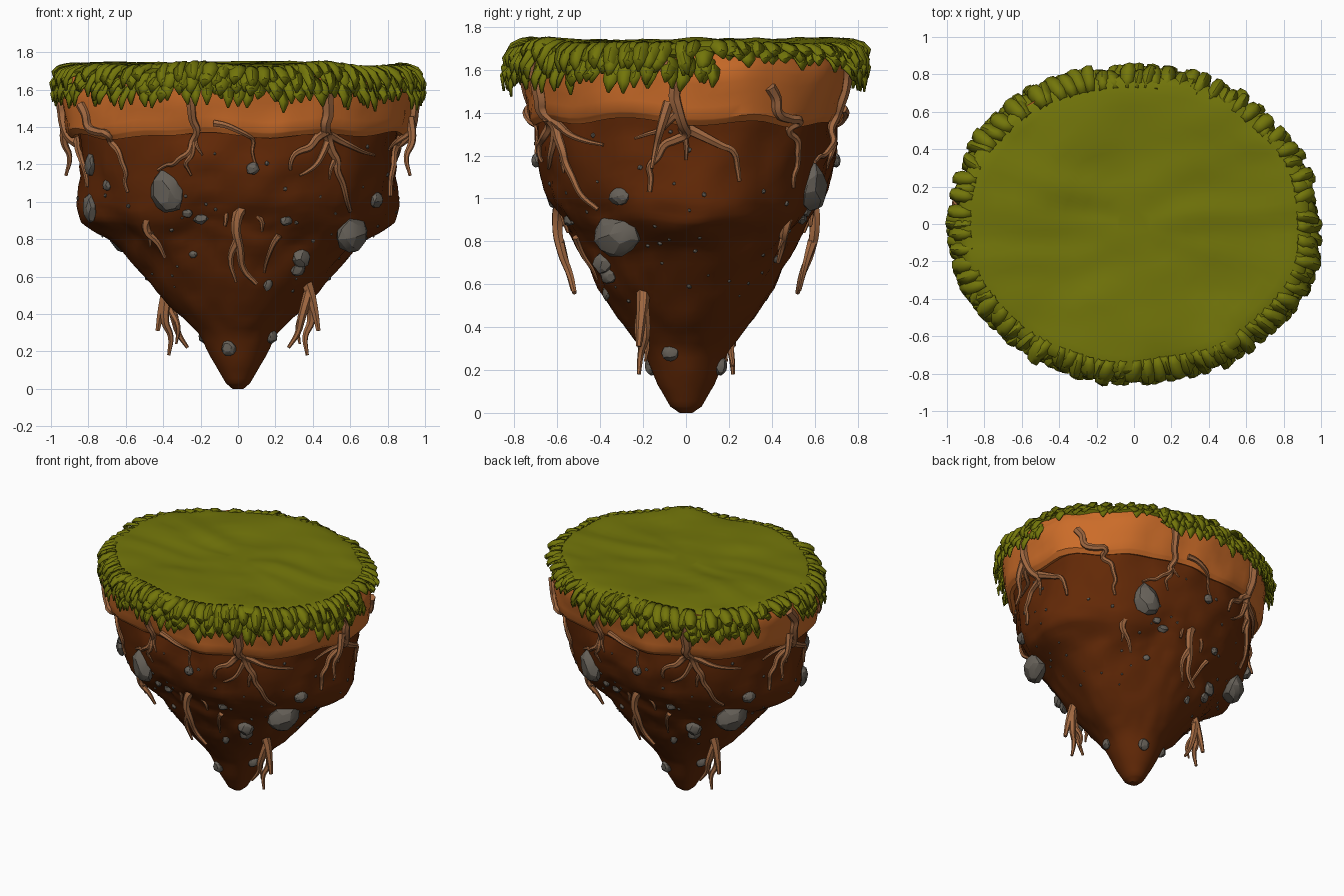
import bpy, bmesh, random
from math import sin, cos, pi, degrees, atan2
from mathutils import Vector, Matrix, noise
from mathutils.bvhtree import BVHTree

random.seed(7)
if "Cube" in bpy.data.objects:
    bpy.data.objects.remove(bpy.data.objects["Cube"])


def material(name, rgb):
    m = bpy.data.materials.new(name)
    m.use_nodes = True
    m.diffuse_color = (*rgb, 1)
    m.node_tree.nodes["Principled BSDF"].inputs["Base Color"].default_value = (*rgb, 1)
    return m


GRASS = material("grass green", (0.17, 0.18, 0.003))
CLAY = material("orange clay", (0.6, 0.15, 0.022))
SOIL = material("dark soil", (0.125, 0.022, 0.002))
STONE = material("grey stone", (0.135, 0.12, 0.10))
ROOT = material("root brown", (0.36, 0.14, 0.052))
HALF_TURN = Matrix.Rotation(pi, 3, 'Z')
ONCE = [Matrix.Identity(3)]
TWICE = ONCE + [HALF_TURN]


def smooth(obj, angle):
    bpy.ops.object.select_all(action='DESELECT')
    obj.select_set(True)
    bpy.context.view_layer.objects.active = obj
    bpy.ops.object.shade_smooth_by_angle(angle=angle)


def finish(bm, name, mat, angle=0.6):
    mesh = bpy.data.meshes.new(name)
    bm.to_mesh(mesh)
    bm.free()
    obj = bpy.data.objects.new(name, mesh)
    bpy.context.collection.objects.link(obj)
    mesh.materials.append(mat)
    smooth(obj, angle)
    return obj


def outline(t, a, b, n):
    """Point on a rounded, slightly squared oval."""
    r = ((abs(cos(t)) / a) ** n + (abs(sin(t)) / b) ** n) ** (-1 / n)
    return Vector((r * cos(t), r * sin(t), 0))


def rim_at(t):
    """Uneven edge of the turf."""
    p = outline(t, 0.94, 0.79, 2.1)
    return p * (1 + 0.025 * noise.noise(p * 3))


def bumps(p, scale):
    """Noise that repeats after a half turn."""
    return noise.noise(p * scale) + noise.noise(HALF_TURN @ p * scale)


def skin(bm, rows):
    """Bridge closed rows of vertices."""
    for r, s in zip(rows, rows[1:]):
        for i in range(len(r)):
            j = (i + 1) % len(r)
            bm.faces.new((r[i], r[j], s[j], s[i]))


def loft(profile, steps, amount, lift, sides=90):
    """Stack of oval rings (z, x radius, y radius, squareness), roughened."""
    rings = []
    for p, q in zip(profile, profile[1:]):
        rings += [[u + (v - u) * i / steps for u, v in zip(p, q)] for i in range(steps)]
    rings.append(profile[-1])
    bm = bmesh.new()
    rows = []
    for z, a, b, n in rings:
        row = []
        for i in range(sides):
            p = outline(2 * pi * i / sides, a, b, n) + Vector((0, 0, z))
            k = min(1, a * 2)
            push = (bumps(p, 2.6) + 0.5 * bumps(p, 6) + 0.25 * bumps(p, 13)) * amount * k
            out = Vector((p.x, p.y, 0)).normalized()
            rise = bumps(Vector((p.x, p.y, 0)), 3) * lift * k * min(1, z)
            row.append(bm.verts.new(p + out * push + Vector((0, 0, rise))))
        rows.append(row)
    skin(bm, rows)
    bm.faces.new(rows[0])
    bm.faces.new(rows[-1])
    bmesh.ops.recalc_face_normals(bm, faces=bm.faces)
    return bm


# Dark soil body, tapering to a blunt tip
soil = loft([(0, 0.03, 0.03, 2), (0.03, 0.065, 0.075, 2), (0.13, 0.125, 0.135, 2),
             (0.3, 0.215, 0.21, 2), (0.4, 0.305, 0.28, 1.95), (0.57, 0.475, 0.42, 1.95),
             (0.75, 0.625, 0.495, 2), (0.83, 0.725, 0.525, 2.05), (0.9, 0.795, 0.565, 2.1),
             (1.0, 0.82, 0.62, 2.15), (1.2, 0.85, 0.69, 2.2), (1.44, 0.88, 0.71, 2.2)], 4, 0.033, 0.04)
# Clay band with a stepped underside
clay = loft([(1.38, 0.83, 0.66, 2.2), (1.355, 0.9, 0.715, 2.2), (1.385, 0.925, 0.735, 2.2),
             (1.6, 0.945, 0.77, 2.15), (1.7, 0.92, 0.765, 2.1)], 4, 0.02, 0.03)
trees = [BVHTree.FromBMesh(soil), BVHTree.FromBMesh(clay)]
finish(soil, "soil_body", SOIL)
finish(clay, "clay_band", CLAY)


def on_front(x, z):
    return on_surface(Vector((x, -3, z)), Vector((0, 1, 0)))


def on_side(y, z):
    return on_surface(Vector((3, y, z)), Vector((-1, 0, 0)))


def on_surface(origin, direction):
    hits = [h for h in (t.ray_cast(origin, direction) for t in trees) if h[0]]
    if hits:
        return min(hits, key=lambda h: h[3])[0]
    near = [t.find_nearest(origin + direction * 2.6) for t in trees]
    return min(near, key=lambda h: h[3])[0]


# Grass top: gently uneven cap with a rolled edge
cap = bmesh.new()
rows = []
for f, sink in [(0.96, .09), (1.0, .06), (1.005, .035), (.985, .015), (.95, .004), (.88, 0), (.8, 0),
                (.7, 0), (.6, 0), (.5, 0), (.4, 0), (.3, 0), (.2, 0), (.1, 0)]:
    row = []
    for i in range(90):
        p = rim_at(2 * pi * i / 90) * f
        p.z = 1.735 - sink + 0.03 * noise.noise(p * 2.2)
        p.z += 0.016 * noise.noise(Vector((p.x * 3, p.y * 8, 2)))
        row.append(cap.verts.new(p))
    rows.append(row)
skin(cap, rows)
cap.faces.new(rows[-1])
finish(cap, "grass_top", GRASS)

# Grass fringe: layers of drooping pointed blades, sparse on two stretches
fringe = bmesh.new()
for layer in range(4):
    for i in range(84):
        t = 2 * pi * (i + layer * 0.37 + random.uniform(-0.35, 0.35)) / 84
        deg = degrees(t) % 360
        bare = abs(deg - 36) < 25 or abs(deg - 165) < 11
        if bare and layer > 1:
            continue
        rim = rim_at(t)
        out = rim.normalized()
        side = Vector((-out.y, out.x, random.uniform(-0.35, 0.35))).normalized()
        drop = random.uniform(0.08, 0.15) * (0.6 if bare else 1)
        reach = random.uniform(0.02, 0.06) - (0.01 if bare else 0)
        width = random.uniform(0.028, 0.042)
        top = 1.728 - layer * 0.03 + 0.03 * noise.noise(rim * 2.2)
        lean = side * random.uniform(-0.04, 0.04)
        previous = None
        for s, w in ((0, 0.6), (0.2, 0.9), (0.45, 1), (0.75, 0.75), (1, 0.08)):
            mid = rim + out * (-0.06 + (reach + 0.06) * sin(s * 2) * 1.08)
            mid += lean * s + Vector((0, 0, top - drop * s ** 1.8))
            edge = side * width * w
            back = out * 0.01 * w + Vector((0, 0, 0.01 * w))
            now = [fringe.verts.new(v) for v in (mid - edge - back, mid, mid + edge - back)]
            if previous:
                for k in (0, 1):
                    fringe.faces.new((previous[k], previous[k + 1], now[k + 1], now[k]))
            previous = now
blades = finish(fringe, "grass_fringe", GRASS, 0.7)
thick = blades.modifiers.new("thickness", 'SOLIDIFY')
thick.thickness = 0.01

# Roots: tapered tubes, each repeated by a half turn
curve = bpy.data.curves.new("roots", 'CURVE')
curve.dimensions = '3D'
curve.bevel_depth = 1
curve.bevel_resolution = 1
curve.resolution_u = 4
curve.use_fill_caps = True


def root(points, thick):
    for turn in TWICE:
        s = curve.splines.new('BEZIER')
        s.bezier_points.add(len(points) - 1)
        for i, (bp, p) in enumerate(zip(s.bezier_points, points)):
            bp.co = turn @ Vector(p)
            bp.handle_left_type = bp.handle_right_type = 'AUTO'
            bp.radius = thick * (1.1 - 0.75 * i / (len(points) - 1))


def clinging(place, paths, push):
    """Roots drawn flat, made crooked and pressed onto the surface."""
    for thick, path in paths:
        crooked = [path[0]]
        for p, q in zip(path, path[1:]):
            crooked.append([(u + v) / 2 + random.uniform(-0.013, 0.013) for u, v in zip(p, q)])
            crooked.append(q)
        root([place(u, z) + push for u, z in crooked], thick)


clinging(on_front, [
    (0.026, [(-.29, 1.64), (-.25, 1.5), (-.22, 1.38), (-.26, 1.27), (-.35, 1.2), (-.43, 1.17)]),
    (0.016, [(-.24, 1.32), (-.28, 1.2), (-.25, 1.14)]),
    (0.014, [(-.23, 1.34), (-.19, 1.25)]),
    (0.034, [(.49, 1.64), (.48, 1.46), (.48, 1.35), (.53, 1.22), (.56, 1.1), (.6, .95)]),
    (0.024, [(.48, 1.38), (.38, 1.29), (.3, 1.25), (.28, 1.17)]),
    (0.02, [(.48, 1.32), (.42, 1.2), (.33, 1.14)]),
    (0.022, [(.49, 1.36), (.6, 1.3), (.73, 1.25)]),
    (0.016, [(.52, 1.23), (.49, 1.12)]),
    (0.026, [(-.84, 1.52), (-.8, 1.4), (-.7, 1.36), (-.64, 1.27), (-.6, 1.15), (-.59, 1.05)]),
    (0.018, [(-.13, 1.42), (0, 1.38), (.08, 1.33), (.1, 1.18)]),
    (0.016, [(.22, .82), (.17, .73), (.14, .62)]),
], Vector((0, -0.01, 0)))
clinging(on_side, [
    (0.032, [(-.12, 1.64), (-.05, 1.54), (-.04, 1.42), (0, 1.3), (-.1, 1.25), (-.17, 1.15), (-.17, 1.03)]),
    (0.026, [(-.02, 1.34), (.1, 1.28), (.22, 1.22), (.25, 1.08)]),
    (0.018, [(-.02, 1.33), (0, 1.18)]),
    (0.018, [(-.04, 1.4), (-.12, 1.32), (-.24, 1.28)]),
], Vector((0.01, 0, 0)))

# Roots that hang free of the soil
root([(.1, -.52, .95), (.03, -.58, .97), (-.01, -.6, .88), (.01, -.58, .75), (.03, -.54, .64), (.1, -.52, .56)], 0.034)
root([(.06, -.53, .95), (-.04, -.58, .97), (-.07, -.58, .87)], 0.024)
root([(0, -.59, .8), (-.04, -.56, .7), (-.01, -.53, .57)], 0.022)
root([(.03, -.57, .97), (.12, -.57, .91), (.13, -.55, .84)], 0.02)
root([(-.47, -.48, .94), (-.49, -.46, .85), (-.43, -.45, .78), (-.39, -.43, .7)], 0.026)
root([(-.47, -.46, .84), (-.47, -.43, .76)], 0.016)
root([(.32, -.2, .68), (.38, -.2, .53), (.41, -.21, .42), (.43, -.22, .31)], 0.036)
root([(.38, -.2, .52), (.34, -.22, .38), (.32, -.21, .3), (.27, -.22, .22)], 0.026)
root([(.38, -.2, .5), (.39, -.19, .36), (.36, -.21, .28), (.37, -.22, .18)], 0.026)
root([(.36, -.21, .42), (.32, -.18, .33), (.33, -.19, .24)], 0.018)
root([(.92, -.08, 1.45), (.93, -.12, 1.32), (.9, -.14, 1.24), (.92, -.16, 1.14)], 0.024)
roots = bpy.data.objects.new("roots", curve)
bpy.context.collection.objects.link(roots)
curve.materials.append(ROOT)
bpy.ops.object.select_all(action='DESELECT')
roots.select_set(True)
bpy.context.view_layer.objects.active = roots
bpy.ops.object.convert(target='MESH')
smooth(bpy.context.object, 0.9)

# Stones: rough ellipsoids half sunk in the soil, mostly repeated by a half turn
stones = bmesh.new()


def stone(place, wide, tall, turns, detail=2):
    face = Matrix.Rotation(atan2(place.y, place.x) + pi / 2, 3, 'Z')
    tilt = Matrix.Rotation(random.uniform(-0.3, 0.3), 3, 'Y')
    seed = Vector((random.random(), random.random(), random.random())) * 20
    for turn in turns:
        made = bmesh.ops.create_icosphere(stones, subdivisions=detail, radius=1)["verts"]
        for v in made:
            c = v.co * (1 + 0.22 * noise.noise(v.co * 1.6 + seed))
            c = Vector((c.x * wide, c.y * min(wide, tall) * 0.75, c.z * tall))
            v.co = turn @ (place + face @ tilt @ c)


for x, z, wide, tall in [(-.38, 1.05, .09, .125), (.74, 1.01, .05, .045), (-.2, .91, .04, .03),
                         (-.27, .94, .03, .025), (.26, .9, .035, .03), (.34, .7, .055, .05),
                         (.32, .64, .045, .04), (.16, .56, .025, .035), (-.05, .22, .04, .045),
                         (.18, .28, .04, .04), (.08, 1.18, .035, .035), (-.24, .72, .025, .02)]:
    stone(on_front(x, z), wide, tall, TWICE)
for x, z, wide, tall in [(-.79, 1.2, .04, .06), (-.79, .97, .05, .08), (-.7, 1.09, .03, .03)]:
    stone(on_front(x, z), wide, tall, ONCE)
stone(Vector((.61, -.32, .83)), .12, .1, TWICE)

# Scattered pebbles
for i in range(45):
    spot = random.uniform(-0.6, 0.6), random.uniform(0.5, 1.32)
    size = random.uniform(0.007, 0.014)
    stone(random.choice((on_front, on_side))(*spot), size, size, TWICE, 1)
finish(stones, "stones", STONE, 0.35)
